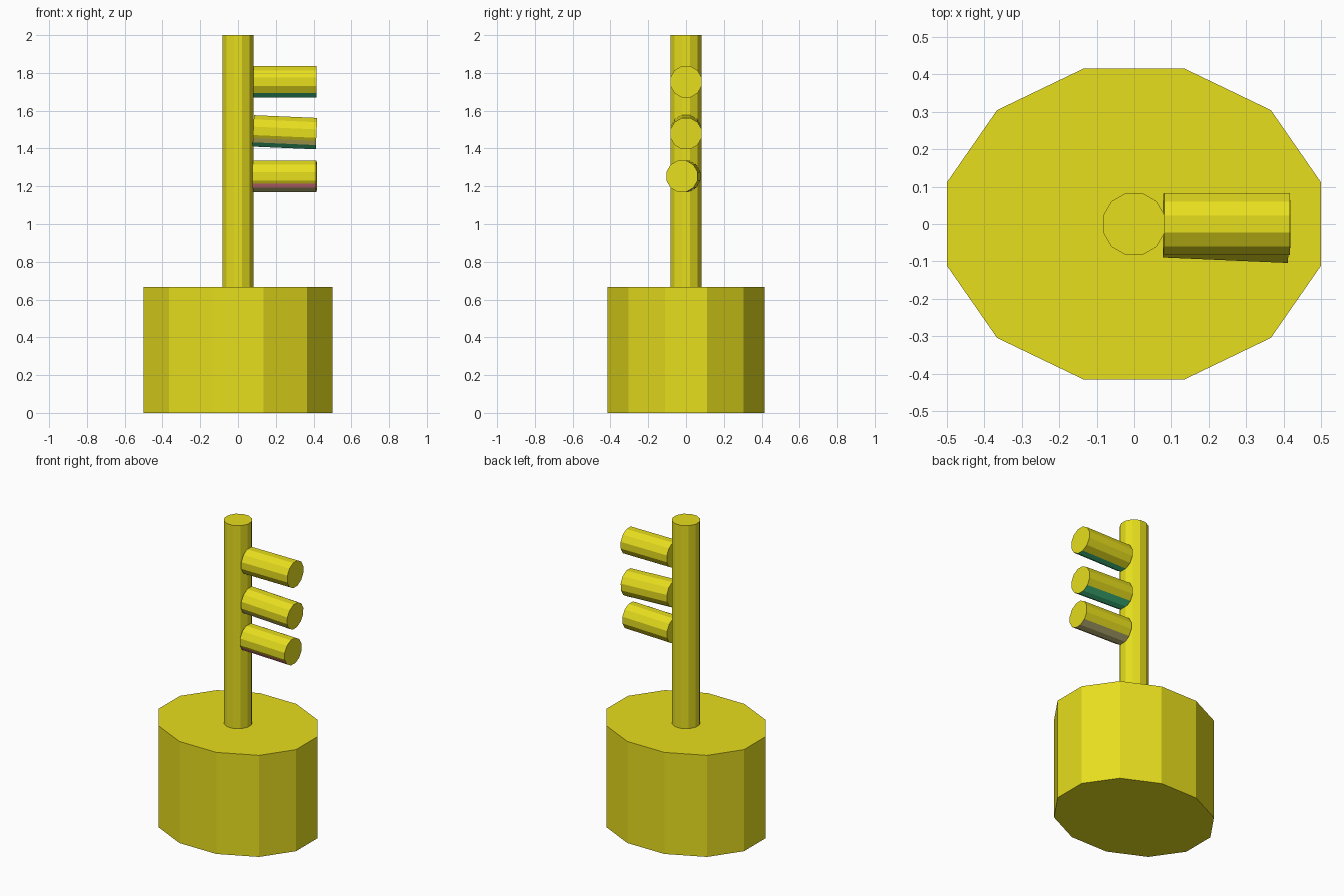
import bpy, bmesh
from math import atan2, cos, degrees, radians
from mathutils import Matrix

cube = bpy.data.objects.get("Cube")
if cube:
    bpy.data.objects.remove(cube)

SIDES = 12
HALF_STEP = radians(180 / SIDES)


def material(name, rgb):
    mat = bpy.data.materials.new(name)
    mat.use_nodes = True
    mat.diffuse_color = (*rgb, 1)
    mat.node_tree.nodes["Principled BSDF"].inputs["Base Color"].default_value = (*rgb, 1)
    return mat


yellow = material("yellow", (0.82, 0.75, 0.013))
green = material("green", (0.07, 0.68, 0.28))
tan = material("tan", (0.56, 0.5, 0.2))
sand = material("sand", (0.66, 0.56, 0.13))
pink = material("pink", (0.92, 0.23, 0.28))


def prism(rx, ry, length):
    """Twelve-sided prism along z whose flats lie at distances rx and ry."""
    bm = bmesh.new()
    bmesh.ops.create_cone(bm, cap_ends=True, segments=SIDES,
                          radius1=1, radius2=1, depth=length)
    bm.transform(Matrix.Rotation(HALF_STEP, 4, "Z"))
    k = 1 / cos(HALF_STEP)
    bmesh.ops.scale(bm, vec=(rx * k, ry * k, 1), verts=bm.verts)
    return bm


def add(name, bm, location, mats, rotation=(0, 0, 0)):
    mesh = bpy.data.meshes.new(name)
    bm.to_mesh(mesh)
    bm.free()
    for mat in mats:
        mesh.materials.append(mat)
    obj = bpy.data.objects.new(name, mesh)
    obj.location = location
    obj.rotation_euler = rotation
    bpy.context.collection.objects.link(obj)


# Grip and shaft
add("grip", prism(0.5, 0.416, 0.667), (0, 0, 0.3335), [yellow])
add("shaft", prism(0.083, 0.083, 1.333), (0, 0, 1.3335), [yellow])


def tooth(name, location, rotation, under, under_angles, stripe=None):
    """Side peg with coloured underside faces and an optional front stripe."""
    bm = prism(0.083, 0.083, 0.335)
    bm.transform(Matrix.Rotation(radians(90), 4, "Y"))
    if stripe:
        bmesh.ops.bisect_plane(bm, geom=bm.verts[:] + bm.edges[:] + bm.faces[:],
                               plane_co=(0, 0, -0.038), plane_no=(0, 0, 1))
    bm.normal_update()
    for face in bm.faces:
        n = face.normal
        if abs(n.x) > 0.5:
            continue
        angle = round(degrees(atan2(n.z, n.y)))
        if angle in under_angles:
            face.material_index = 1
        elif stripe and angle == -150 and face.calc_center_median().z < -0.038:
            face.material_index = 2
    add(name, bm, location, [yellow, under] + ([stripe] if stripe else []), rotation)


# Teeth: the lower two sit slightly crooked
tilt = radians(2.5)
tooth("upper_tooth", (0.249, 0, 1.753), (0, 0, 0), green, (-120, -90))
tooth("middle_tooth", (0.248, 0, 1.486), (0, tilt, 0), green, (-120, -90, -60), sand)
tooth("lower_tooth", (0.248, -0.014, 1.253), (0, 0, -tilt), tan, (-120, -90, -60), pink)
